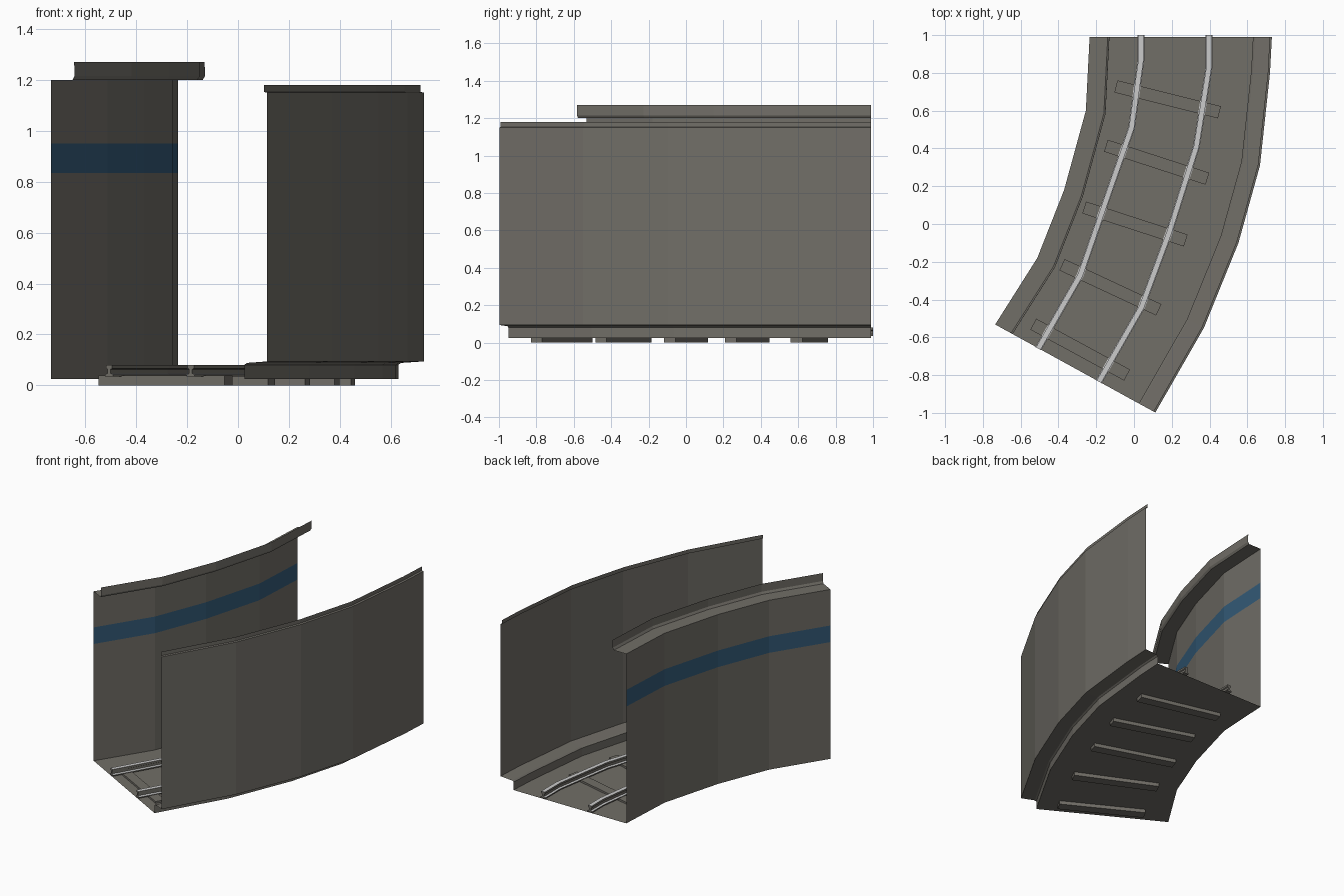
import bpy, bmesh, math
from mathutils import Vector

if "Cube" in bpy.data.objects:
    bpy.data.objects.remove(bpy.data.objects["Cube"])


def material(name, rgb):
    m = bpy.data.materials.new(name)
    m.diffuse_color = (*rgb, 1)
    m.use_nodes = True
    m.node_tree.nodes["Principled BSDF"].inputs["Base Color"].default_value = m.diffuse_color
    return m


GREY = material("warm grey", (0.165, 0.156, 0.136))
BLUE = material("stripe blue", (0.034, 0.105, 0.19))
STEEL = material("light steel", (0.60, 0.60, 0.60))

# Bend lines of the section, from the back end to the front end
LEFT = [(-0.235, 0.99), (-0.255, 0.60), (-0.37, 0.18), (-0.512, -0.18), (-0.735, -0.532)]
RIGHT = [(0.73, 0.99), (0.72, 0.80), (0.667, 0.31), (0.553, -0.10), (0.37, -0.55), (0.113, -0.998)]
RAILS = {
    "left_rail": [(0.037, 1.0), (0.037, 0.87), (-0.013, 0.51), (-0.146, 0.13), (-0.284, -0.27), (-0.507, -0.66)],
    "right_rail": [(0.397, 1.0), (0.397, 0.83), (0.33, 0.41), (0.188, -0.04), (0.04, -0.44), (-0.186, -0.835)],
}
END_BACK, END_FRONT = Vector((1, 0)), Vector((0.878, -0.478))


def offset(path, d):
    """Shift a bend line sideways (towards +x), keeping the cut ends straight."""
    pts = [Vector(p) for p in path]
    out = [pts[0] + END_BACK * d]
    for a, b, c in zip(pts, pts[1:], pts[2:]):
        u, v = (b - a).normalized(), (c - b).normalized()
        n1, n2 = Vector((-u.y, u.x)), Vector((-v.y, v.x))
        m = (n1 + n2).normalized()
        out.append(b + m * (d / m.dot(n1)))
    out.append(pts[-1] + END_FRONT * d)
    return out


def finish(name, bm, mats):
    me = bpy.data.meshes.new(name)
    bm.to_mesh(me)
    bm.free()
    for m in mats:
        me.materials.append(m)
    ob = bpy.data.objects.new(name, me)
    bpy.context.collection.objects.link(ob)
    return ob


def sweep(name, path, profile, mats, rule=None, closed=False):
    """Carry a (side, height) profile along a bend line."""
    bm = bmesh.new()
    rows = [[bm.verts.new((p.x, p.y, z)) for p in offset(path, d)] for d, z in profile]
    pairs = list(zip(rows, rows[1:] + rows[:1])) if closed else list(zip(rows, rows[1:]))
    for r, s in pairs:
        for i in range(len(path) - 1):
            bm.faces.new((r[i], r[i + 1], s[i + 1], s[i]))
    if closed:
        bm.faces.new([r[0] for r in rows])
        bm.faces.new([r[-1] for r in reversed(rows)])
    bmesh.ops.recalc_face_normals(bm, faces=bm.faces)
    if rule:
        for f in bm.faces:
            f.material_index = int(rule(f))
    return finish(name, bm, mats)


# Left wall sheet with painted stripe and stepped top lip
sweep("left_wall", LEFT,
      [(0, 0.025), (0, 0.835), (0, 0.95), (0, 1.2), (0.096, 1.2), (0.105, 1.215), (0.104, 1.27)],
      [GREY, BLUE], lambda f: 0.84 < f.calc_center_median().z < 0.94)

# Right wall sheet with low step at the foot and narrow top cap
sweep("right_wall", RIGHT,
      [(-0.1, 0.025), (-0.1, 0.08), (-0.09, 0.088), (0, 0.094), (0, 1.15), (-0.012, 1.153), (-0.012, 1.18)],
      [GREY])

# Flat floor sheet between the walls
bm = bmesh.new()
edge = [Vector(p) for p in LEFT] + offset(RIGHT, -0.1)[::-1]
face = bm.faces.new([bm.verts.new((p.x, p.y, 0.025)) for p in edge])
face.normal_update()
if face.normal.z < 0:
    face.normal_flip()
bmesh.ops.triangulate(bm, faces=[face])
finish("floor", bm, [GREY])

# Rails: foot, web and head, with a bright running surface
HALF = [(0.018, 0.034), (0.018, 0.042), (0.007, 0.047), (0.007, 0.063), (0.014, 0.067), (0.014, 0.08)]
RAIL = HALF + [(-x, z) for x, z in reversed(HALF)]
for name, path in RAILS.items():
    sweep(name, path, RAIL, [GREY, STEEL],
          lambda f: f.normal.z > 0.5, closed=True)

# Sleepers set through the floor
SLEEPERS = [(0.178, 0.66, -14), (0.12, 0.327, -18), (0.005, 0.0, -18),
            (-0.125, -0.335, -25), (-0.285, -0.665, -28.5)]
for i, (x, y, angle) in enumerate(SLEEPERS):
    bm = bmesh.new()
    bmesh.ops.create_cube(bm, size=1)
    bmesh.ops.scale(bm, vec=(0.565, 0.066, 0.038), verts=bm.verts)
    ob = finish(f"sleeper_{i + 1}", bm, [GREY])
    ob.location = (x, y, 0.019)
    ob.rotation_euler.z = math.radians(angle)
